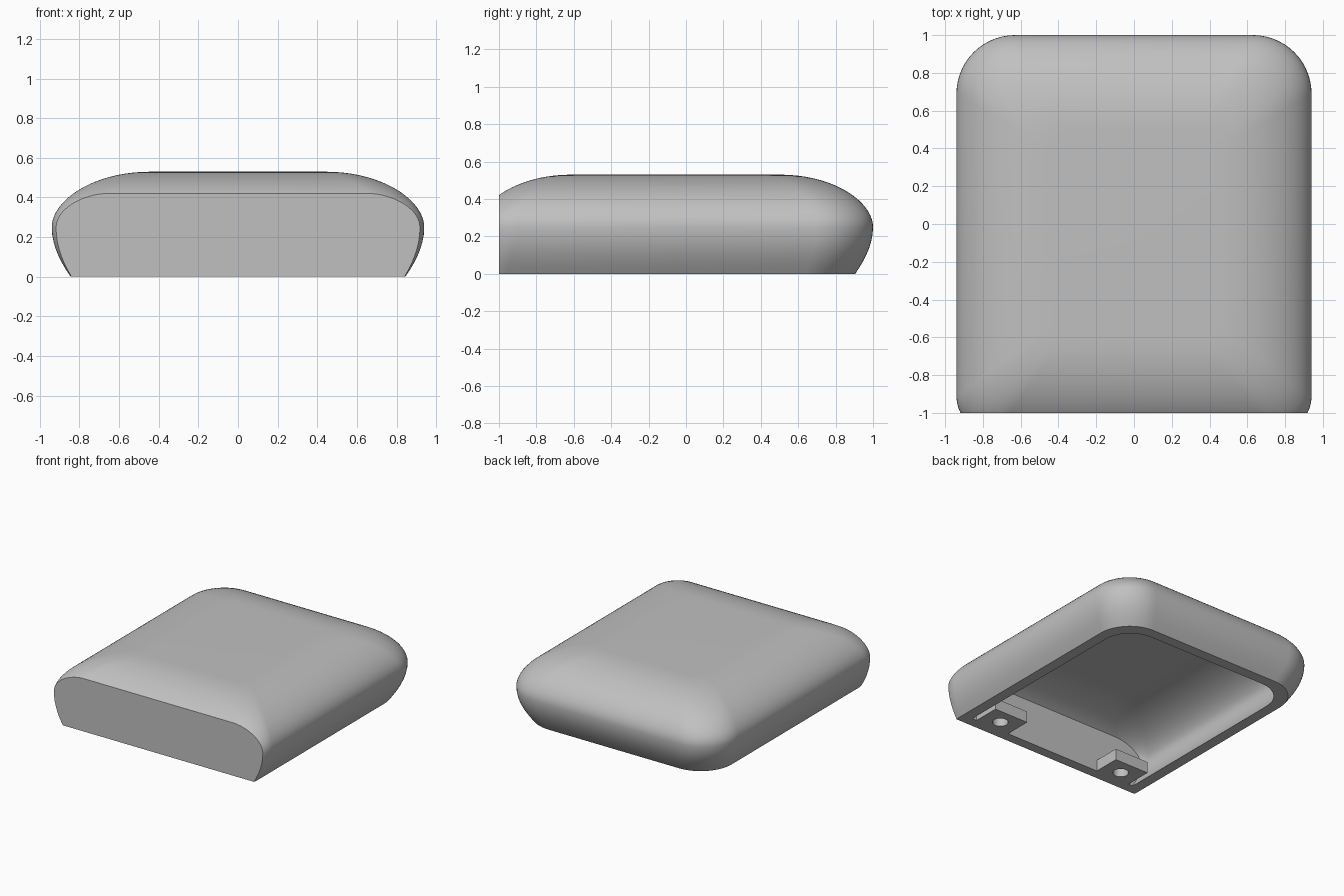
import bpy, bmesh
from math import cos, sin, pi
from mathutils import Vector
from mathutils.geometry import interpolate_bezier

cube = bpy.data.objects.get("Cube")
if cube:
    bpy.data.objects.remove(cube, do_unlink=True)

HALF_X, REAR, FRONT = 0.94, 1.0, -1.11   # widest outline before the front is cut flat
HEIGHT, WALL = 0.53, 0.085
CORNER_STEPS = 14

grey = bpy.data.materials.new("plain grey")
grey.use_nodes = True
colour = (0.53, 0.53, 0.53, 1)
grey.diffuse_color = colour
grey.node_tree.nodes["Principled BSDF"].inputs["Base Color"].default_value = colour


def finish(name, bm):
    bmesh.ops.recalc_face_normals(bm, faces=bm.faces)
    mesh = bpy.data.meshes.new(name)
    bm.to_mesh(mesh)
    bm.free()
    obj = bpy.data.objects.new(name, mesh)
    bpy.context.collection.objects.link(obj)
    mesh.materials.append(grey)
    return obj


def activate(obj):
    bpy.ops.object.select_all(action='DESELECT')
    obj.select_set(True)
    bpy.context.view_layer.objects.active = obj


def subtract(obj, cutter):
    mod = obj.modifiers.new("cut", 'BOOLEAN')
    mod.operation = 'DIFFERENCE'
    mod.solver = 'EXACT'
    mod.object = cutter
    activate(obj)
    bpy.ops.object.modifier_apply(modifier=mod.name)
    bpy.data.objects.remove(cutter, do_unlink=True)


def smooth(obj):
    activate(obj)
    bpy.ops.object.shade_smooth_by_angle(angle=pi / 6)


def edge_profile():
    """Side bulge as (inset, height): tucked-in foot, widest belt, flat crown."""
    foot, belt, crown = (0.095, 0), (0, 0.25), (0.5, HEIGHT)
    low = interpolate_bezier(Vector(foot), Vector((0.04, 0.08)),
                             Vector((0, 0.16)), Vector(belt), 8)
    high = interpolate_bezier(Vector(belt), Vector((0, 0.38)),
                              Vector((0.2, HEIGHT)), Vector(crown), 20)
    points = [(p.x, -0.4 * p.x, p.y) for p in low[:-1]]
    return points + [(p.x, p.x, p.y) for p in high]


def ring(inset, front_inset, z):
    """Rounded rectangle with softer rear corners."""
    x, rear, front = HALF_X - inset, REAR - inset, FRONT + front_inset
    r_rear = max(0.31 - 0.4 * inset, 0.05)
    r_front = max(0.2 - 0.25 * abs(front_inset), 0.05)
    points = []
    for quarter, (sx, sy) in enumerate([(1, 1), (-1, 1), (-1, -1), (1, -1)]):
        r = r_rear if sy > 0 else r_front
        cx = sx * (x - r)
        cy = rear - r if sy > 0 else front + r
        for i in range(CORNER_STEPS + 1):
            a = (quarter + i / CORNER_STEPS) * pi / 2
            points.append((cx + r * cos(a), cy + r * sin(a), z))
    return points


def pillow(name, profile, front_plane):
    bm = bmesh.new()
    rings = [[bm.verts.new(p) for p in ring(*row)] for row in profile]
    for a, b in zip(rings, rings[1:]):
        for i in range(len(a)):
            j = (i + 1) % len(a)
            bm.faces.new((a[i], a[j], b[j], b[i]))
    bm.faces.new(rings[0][::-1])
    bm.faces.new(rings[-1])
    # Slice the front flat and close it
    cut = bmesh.ops.bisect_plane(bm, geom=bm.verts[:] + bm.edges[:] + bm.faces[:],
                                 plane_co=(0, front_plane, 0), plane_no=(0, -1, 0),
                                 clear_outer=True)
    rim = [g for g in cut["geom_cut"] if isinstance(g, bmesh.types.BMEdge)]
    bmesh.ops.edgeloop_fill(bm, edges=rim)
    return finish(name, bm)


# Outer shell
outer = edge_profile()
shell = pillow("shell", outer, -1.0)

# Hollow underside
squash = (HEIGHT - WALL) / HEIGHT
inner = [(i + WALL, f + WALL, z * squash) for i, f, z in outer]
first = inner[0]
inner.insert(0, (first[0], first[1], -0.1))
inner_front = -0.92
subtract(shell, pillow("cavity_cutter", inner, inner_front))
smooth(shell)

# Screw bosses behind the front wall
BOSS_X, BOSS_WIDTH, BOSS_BACK, BOSS_HEIGHT = 0.57, 0.3, -0.705, 0.09
for side, sign in (("left", 1), ("right", -1)):
    bm = bmesh.new()
    bmesh.ops.create_cube(bm, size=1)
    bmesh.ops.scale(bm, vec=(BOSS_WIDTH, BOSS_BACK - inner_front, BOSS_HEIGHT), verts=bm.verts)
    bmesh.ops.translate(bm, verts=bm.verts,
                        vec=(sign * BOSS_X, (BOSS_BACK + inner_front) / 2, BOSS_HEIGHT / 2))
    boss = finish("screw_boss_" + side, bm)

    bm = bmesh.new()
    bmesh.ops.create_cone(bm, cap_ends=True, segments=32, radius1=0.057, radius2=0.057, depth=0.4)
    bmesh.ops.translate(bm, verts=bm.verts, vec=(sign * BOSS_X, -0.83, 0))
    subtract(boss, finish("bore_cutter", bm))
    smooth(boss)
